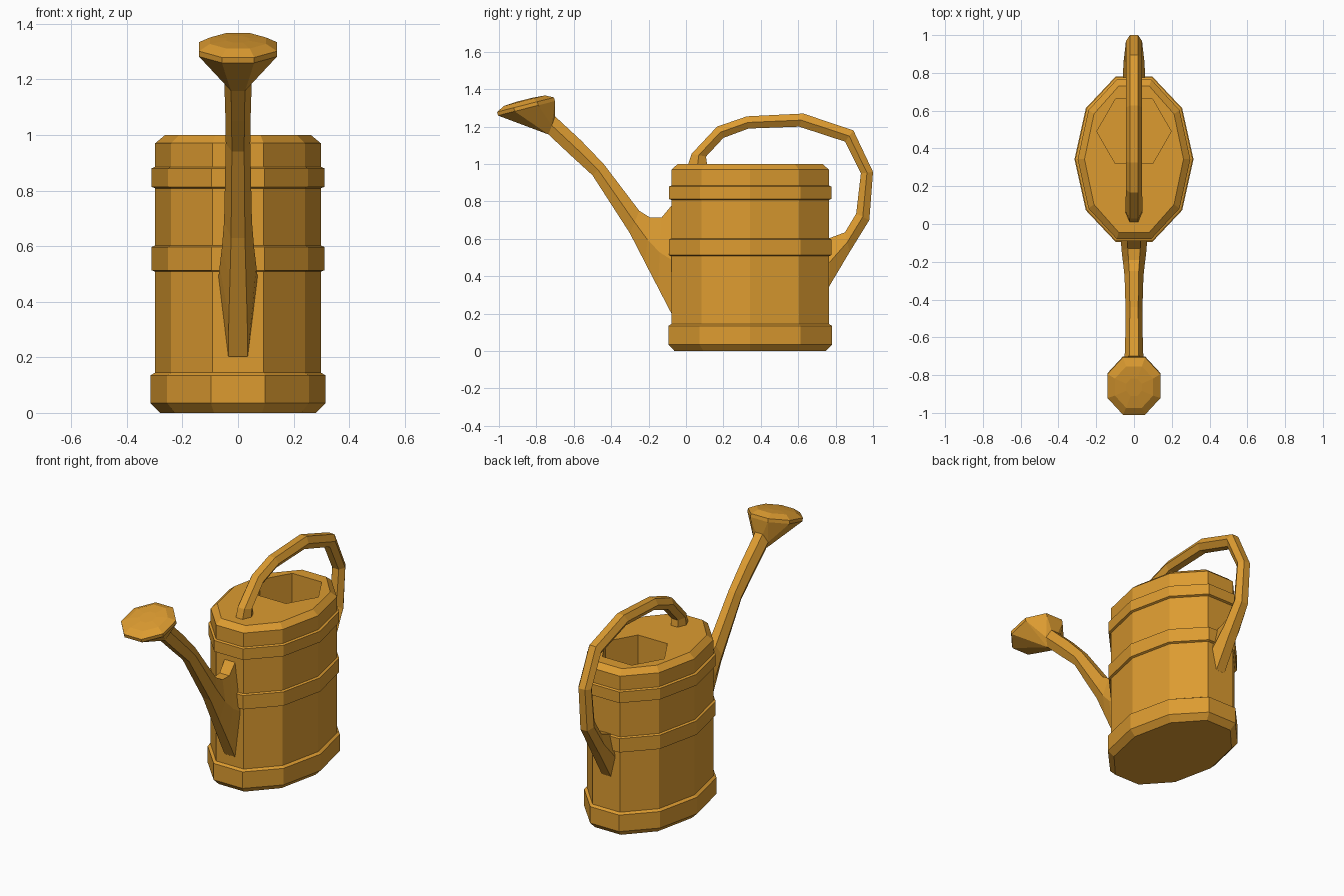
import bpy, bmesh
from math import cos, sin, tau
from mathutils import Vector, Matrix

cube = bpy.data.objects.get("Cube")
if cube:
    bpy.data.objects.remove(cube, do_unlink=True)

brass = bpy.data.materials.new("golden_brass")
brass.use_nodes = True
brass.diffuse_color = (0.72, 0.33, 0.03, 1)
brass.node_tree.nodes["Principled BSDF"].inputs["Base Color"].default_value = brass.diffuse_color


def finish(bm, name):
    bmesh.ops.recalc_face_normals(bm, faces=bm.faces)
    mesh = bpy.data.meshes.new(name)
    bm.to_mesh(mesh)
    bm.free()
    mesh.materials.append(brass)
    obj = bpy.data.objects.new(name, mesh)
    bpy.context.collection.objects.link(obj)
    return obj


def oval(sides, rx, ry, y, z, turn=0.0):
    angles = [tau * (i + turn) / sides for i in range(sides)]
    return [Vector((rx * cos(a), y + ry * sin(a), z)) for a in angles]


def skin(bm, rings):
    """Join successive rings of points with quads; return the vertex loops."""
    loops = [[bm.verts.new(p) for p in ring] for ring in rings]
    for a, b in zip(loops, loops[1:]):
        for i in range(len(a)):
            j = (i + 1) % len(a)
            bm.faces.new((a[i], a[j], b[j], b[i]))
    return loops


def hex_section(under, over, width):
    """Six-sided section between two (y, z) points, widest halfway."""
    lo, hi = Vector((0, *under)), Vector((0, *over))
    mid, half = (lo + hi) / 2, Vector((width / 2, 0, 0))
    return [lo - half, lo + half, mid + 2 * half, hi + half, hi - half, mid - 2 * half]


def tube(name, sections):
    bm = bmesh.new()
    loops = skin(bm, [hex_section(*s) for s in sections])
    bm.faces.new(loops[0])
    bm.faces.new(loops[-1])
    return finish(bm, name)


# Ten-sided oval can body with base, raised bands and chamfered top
BODY_Y = 0.343
profile = [(0.28, 0), (0.315, 0.035), (0.315, 0.135), (0.298, 0.145)]
for low, high in ((0.508, 0.602), (0.808, 0.885)):
    profile += [(0.298, low), (0.311, low + 0.005), (0.311, high - 0.005), (0.298, high)]
profile += [(0.298, 0.97), (0.262, 1.0)]
bm = bmesh.new()
body = skin(bm, [oval(10, r, r + 0.145, BODY_Y, z) for r, z in profile])
bm.faces.new(body[0])
# Six-sided filling hole sunk through the lid
well = skin(bm, [oval(6, 0.197, 0.197, 0.49, z) for z in (1.0, 0.4)])
bm.faces.new(well[-1])
rim_edges = []
for loop in (body[-1], well[0]):
    rim_edges += [bm.edges.get((v, loop[i - 1])) for i, v in enumerate(loop)]
bmesh.ops.triangle_fill(bm, edges=rim_edges, use_beauty=True, normal=(0, 0, 1))
finish(bm, "can_body")

# Spout, wide at the body and narrowing upward: underside, top side, half width
NECK = ((-0.735, 1.158), (-0.70, 1.255), 0.05)
tube("spout", [
    ((-0.06, 0.19), (-0.06, 0.80), 0.07),
    ((-0.08, 0.205), (-0.08, 0.775), 0.07),
    ((-0.15, 0.34), (-0.13, 0.715), 0.066),
    ((-0.22, 0.475), (-0.19, 0.713), 0.058),
    ((-0.30, 0.63), (-0.25, 0.75), 0.05),
    ((-0.50, 0.94), (-0.44, 1.0), 0.044),
    ((-0.62, 1.05), (-0.56, 1.125), 0.046),
    NECK,
])

# Sprinkler rose: tilted octagon with a low dome, flaring from the neck
tilt = Matrix.Translation((0, -0.853, 1.298)) @ Matrix.Rotation(0.25, 4, 'X')
bm = bmesh.new()
for scale, lift in ((1, 0), (1, 0.02), (0.72, 0.042), (0.3, 0.047)):
    for p in oval(8, 0.152 * scale, 0.17 * scale, 0, lift, 0.5):
        bm.verts.new(tilt @ p)
for p in hex_section(*NECK):
    bm.verts.new(p)
bmesh.ops.convex_hull(bm, input=bm.verts)
bmesh.ops.dissolve_limit(bm, angle_limit=0.02, verts=bm.verts, edges=bm.edges)
finish(bm, "sprinkler_rose")

# Arched handle from the lid to the back: inner side, outer side, half width
tube("handle", [
    ((0.115, 0.98), (0.005, 0.98), 0.045),
    ((0.107, 1.04), (0.03, 1.055), 0.045),
    ((0.20, 1.14), (0.166, 1.20), 0.043),
    ((0.335, 1.19), (0.325, 1.255), 0.043),
    ((0.605, 1.20), (0.627, 1.27), 0.043),
    ((0.85, 1.12), (0.895, 1.18), 0.043),
    ((0.935, 0.95), (1.0, 0.958), 0.043),
    ((0.91, 0.735), (0.98, 0.70), 0.045),
    ((0.85, 0.635), (0.875, 0.53), 0.055),
    ((0.77, 0.605), (0.765, 0.345), 0.06),
    ((0.74, 0.60), (0.74, 0.33), 0.06),
])
